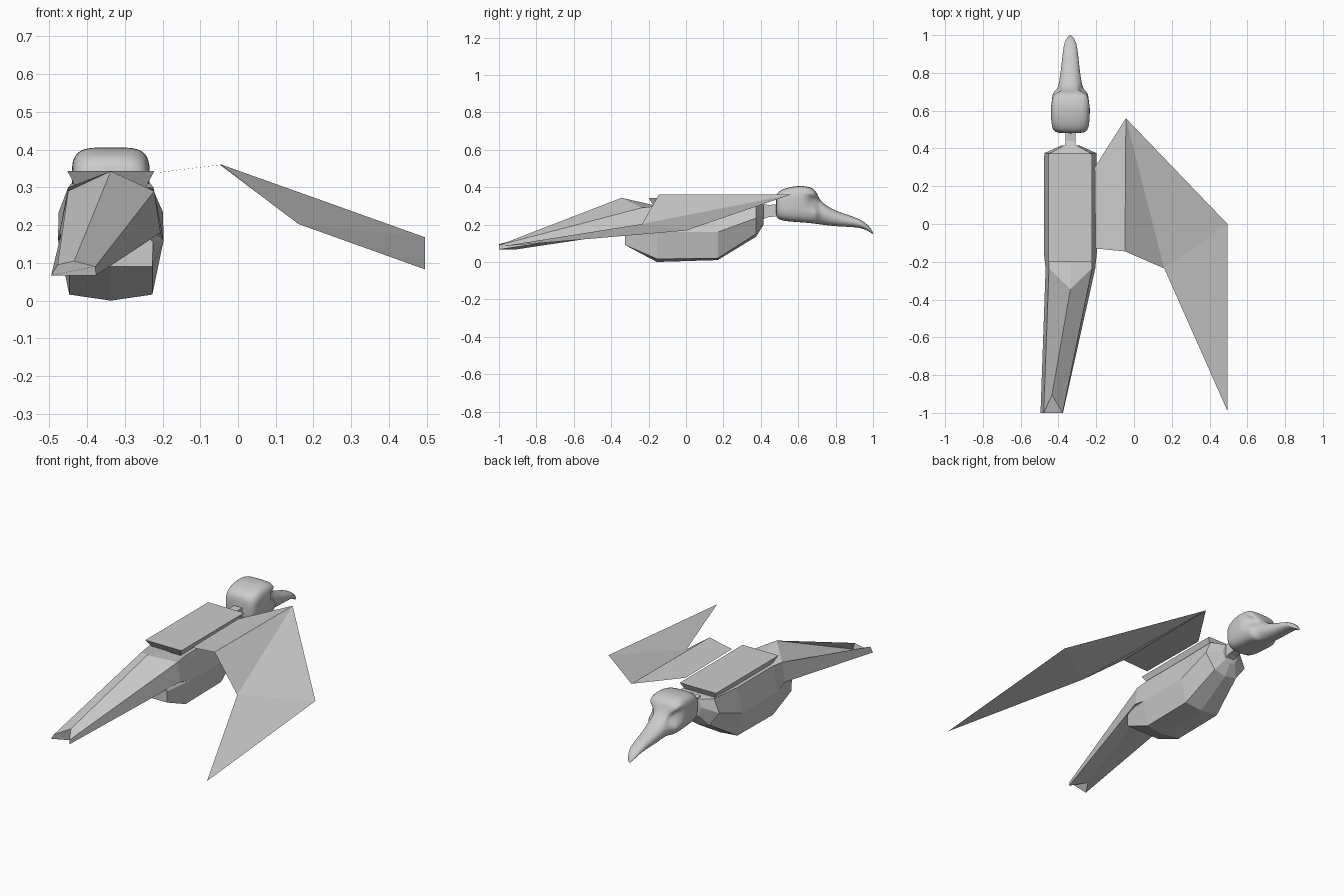
import bpy
import math

CX = -0.337  # centre line of the bird (only one wing is modelled)


def make(name, verts, faces):
    me = bpy.data.meshes.new(name)
    me.from_pydata(verts, [], faces)
    me.validate()
    ob = bpy.data.objects.new(name, me)
    bpy.context.collection.objects.link(ob)
    bpy.context.view_layer.objects.active = ob
    ob.select_set(True)
    bpy.ops.object.mode_set(mode='EDIT')
    bpy.ops.mesh.select_all(action='SELECT')
    bpy.ops.mesh.normals_make_consistent(inside=False)
    bpy.ops.object.mode_set(mode='OBJECT')
    ob.select_set(False)
    return ob


def loft(name, rings):
    """Skin equal-length rings of points and cap both ends."""
    n = len(rings[0])
    verts = [p for r in rings for p in r]
    faces = [(k * n + i, k * n + (i + 1) % n, (k + 1) * n + (i + 1) % n, (k + 1) * n + i)
             for k in range(len(rings) - 1) for i in range(n)]
    faces += [tuple(range(n)), tuple(range(len(verts) - n, len(verts)))]
    return make(name, verts, faces)


def rect(y, half, z0, z1):
    return [(CX - half, y, z0), (CX + half, y, z0), (CX + half, y, z1), (CX - half, y, z1)]


# Faceted body: keel, lower chine, widest line, upper edge
def body_ring(y, keel, lo, mid, top):
    half = [lo, mid, top]
    right = [(CX + w, y, z) for w, z in half]
    left = [(CX - w, y, z) for w, z in reversed(half)]
    return [(CX, y, keel)] + right + left


loft("body", [
    body_ring(-0.325, 0.09, (0.11, 0.09), (0.112, 0.155), (0.06, 0.20)),
    body_ring(-0.155, 0.0, (0.11, 0.016), (0.14, 0.16), (0.113, 0.30)),
    body_ring(0.17, 0.01, (0.11, 0.02), (0.14, 0.16), (0.113, 0.30)),
    body_ring(0.375, 0.135, (0.075, 0.15), (0.138, 0.235), (0.105, 0.31)),
    body_ring(0.415, 0.20, (0.035, 0.21), (0.05, 0.26), (0.035, 0.305)),
])

# Flat back plate with an undercut edge
loft("back_plate", [
    [(CX + sx * w, y, z) for sx, y in ((-1, y0), (1, y0), (1, y1), (-1, y1))]
    for w, y0, y1, z in ((0.09, -0.17, 0.35, 0.295), (0.115, -0.20, 0.373, 0.343))
])

# Neck
loft("neck", [rect(0.39, 0.03, 0.22, 0.315), rect(0.44, 0.026, 0.24, 0.305),
              rect(0.54, 0.026, 0.25, 0.31)])

# Tail: ridged wedge growing out of the body, narrowing to a forked end
TAIL_ROOT = [(CX, -0.155, 0.30), (CX + 0.113, -0.155, 0.30), (CX + 0.14, -0.155, 0.16),
             (CX + 0.05, -0.155, 0.12), (CX - 0.05, -0.155, 0.12),
             (CX - 0.14, -0.155, 0.16), (CX - 0.113, -0.155, 0.30)]
TAIL_BASE = [(CX, -0.345, 0.343), (-0.222, -0.235, 0.29), (-0.205, -0.235, 0.18),
             (-0.29, -0.32, 0.155), (-0.385, -0.32, 0.155), (-0.468, -0.235, 0.18),
             (-0.45, -0.235, 0.29)]
TAIL_END = [(-0.434, -0.905, 0.105), (-0.378, -1.0, 0.09), (-0.376, -1.0, 0.067),
            (-0.433, -0.91, 0.067), (-0.435, -0.91, 0.067), (-0.495, -1.0, 0.067),
            (-0.478, -1.0, 0.095)]
loft("tail", [TAIL_ROOT, TAIL_BASE, TAIL_END])

# Single sheet wing
make("wing",
     [(-0.208, 0.30, 0.34), (-0.203, -0.13, 0.34), (-0.048, -0.145, 0.36),
      (-0.043, 0.56, 0.36), (0.495, 0.0, 0.168), (0.16, -0.235, 0.203),
      (0.495, -0.99, 0.083)],
     [(0, 1, 2, 3), (3, 2, 5), (3, 5, 4), (5, 6, 4)])

# Head with hooked beak: y, half width, bottom z, top z, squareness
PROFILE = [
    (0.480, 0.055, 0.255, 0.345, 2.6), (0.488, 0.085, 0.232, 0.370, 3.2),
    (0.51, 0.098, 0.221, 0.387, 3.8), (0.56, 0.103, 0.216, 0.403, 4.2),
    (0.61, 0.104, 0.212, 0.407, 4.2), (0.64, 0.104, 0.210, 0.405, 4.2),
    (0.67, 0.103, 0.207, 0.398, 4.0), (0.688, 0.100, 0.205, 0.386, 3.8),
    (0.700, 0.094, 0.203, 0.368, 3.2), (0.710, 0.080, 0.202, 0.342, 2.6),
    (0.735, 0.066, 0.198, 0.312, 2.3), (0.78, 0.055, 0.193, 0.284, 2.2),
    (0.83, 0.048, 0.189, 0.263, 2.2), (0.89, 0.042, 0.187, 0.244, 2.2),
    (0.94, 0.036, 0.182, 0.224, 2.1), (0.975, 0.026, 0.165, 0.197, 2.0),
    (0.995, 0.010, 0.152, 0.168, 2.0), (1.0, 0.003, 0.149, 0.155, 2.0),
]
SEG = 40
rings = []
for y, w, z0, z1, p in PROFILE:
    ring = []
    for i in range(SEG):
        a = 2 * math.pi * (i + 0.5) / SEG
        c, s = math.cos(a), math.sin(a)
        x = w * math.copysign(abs(c) ** (2 / p), c)
        z = (z0 + z1) / 2 + (z1 - z0) / 2 * math.copysign(abs(s) ** (2 / p), s)
        # eye sockets pressed into both sides below the brow
        dent = math.exp(-((y - 0.695) / 0.04) ** 4 - ((z - 0.318) / 0.034) ** 4)
        x *= 1 - 0.42 * dent
        # lower jaw narrower than the brow
        x *= 1 - 0.15 * max(0.0, (0.29 - z) / 0.09) * (y < 0.75)
        ring.append((CX + x, y, z))
    rings.append(ring)
head = loft("head", rings)
sub = head.modifiers.new("smooth", 'SUBSURF')
sub.levels = sub.render_levels = 1
head.data.polygons.foreach_set("use_smooth", [True] * len(head.data.polygons))
